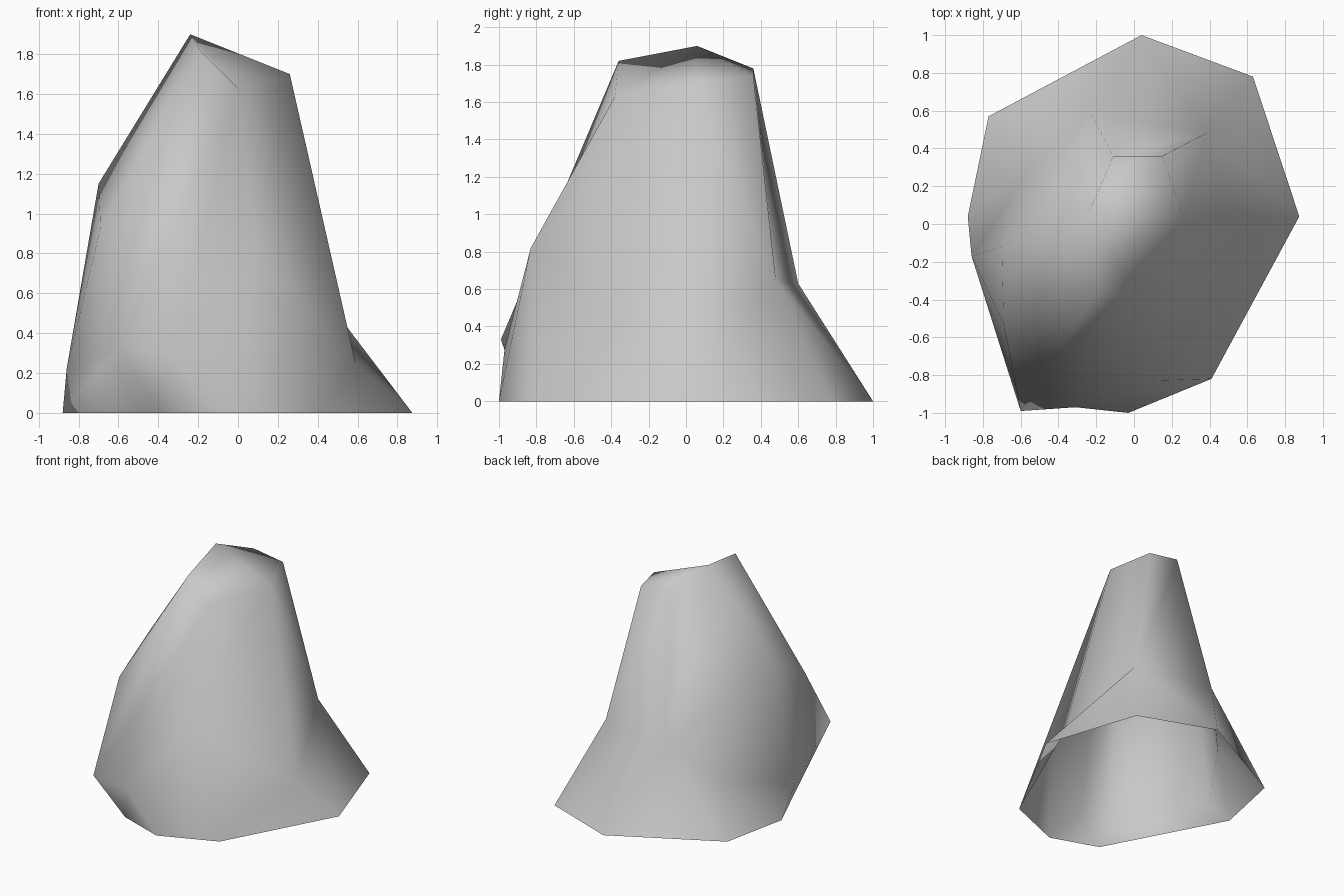
import bpy
import bmesh

default_cube = bpy.data.objects.get("Cube")
if default_cube:
    bpy.data.objects.remove(default_cube, do_unlink=True)

# Stone colour
stone = bpy.data.materials.new("grey_stone")
stone.use_nodes = True
grey = (0.58, 0.58, 0.58, 1)
stone.diffuse_color = grey
stone.node_tree.nodes["Principled BSDF"].inputs["Base Color"].default_value = grey

bm = bmesh.new()


def ring(*points):
    return [bm.verts.new(p) for p in points]


def stitch(lower, upper, steps):
    """Join two rings with triangles: L advances the lower ring, U the upper."""
    i = j = 0
    for step in steps:
        a, b = lower[i % len(lower)], upper[j % len(upper)]
        if step == "L":
            i += 1
            corners = (lower[i % len(lower)], a, b)
        else:
            j += 1
            corners = (a, b, upper[j % len(upper)])
        if len(set(corners)) == 3:
            bm.faces.new(corners)


# Ground outline, clockwise from the back
foot = ring((0.04, 1, 0), (0.63, 0.78, 0), (0.875, 0.04, 0), (0.41, -0.82, 0),
            (-0.03, -1, 0), (-0.4, -0.87, 0), (-0.88, 0.04, 0), (-0.77, 0.57, 0))

# Corners where the flared skirt meets the steep walls
skirt = ring((-0.24, 0.6, 0.63), (0.38, 0.48, 0.65), (0.59, -0.1, 0.25), (0.1, -0.83, 0.82),
             (-0.31, -0.97, 0.28), (-0.6, -0.99, 0.33), (-0.86, -0.17, 0.22), (-0.54, 0.31, 0.34))

# High corners of the right-hand wall replace the last two skirt corners
shoulder = skirt[:6] + ring((-0.69, -0.53, 0.93), (-0.7, -0.12, 1.15))

# Summit outline
crown = ring((-0.11, 0.36, 1.78), (0.15, 0.36, 1.74), (0.26, 0.04, 1.7),
             (0, -0.38, 1.63), (-0.19, -0.36, 1.82), (-0.24, 0.06, 1.9))

# Skirt, right-hand facets between skirt and shoulder, then walls up to the summit
stitch(foot, skirt, "ULLULULULULUULUL")
stitch(skirt[5:] + skirt[:1], shoulder[5:] + shoulder[:1], "LUULLU")
stitch(shoulder, crown, "LUULLULLULLULU")

# Summit cap, fanned from its peak
peak = crown[-1]
for a, b in zip(crown[:4], crown[1:5]):
    bm.faces.new((peak, b, a))

for face in bm.faces:
    face.smooth = True

mesh = bpy.data.meshes.new("rock")
bm.to_mesh(mesh)
bm.free()
mesh.materials.append(stone)
rock = bpy.data.objects.new("rock", mesh)
bpy.context.collection.objects.link(rock)
